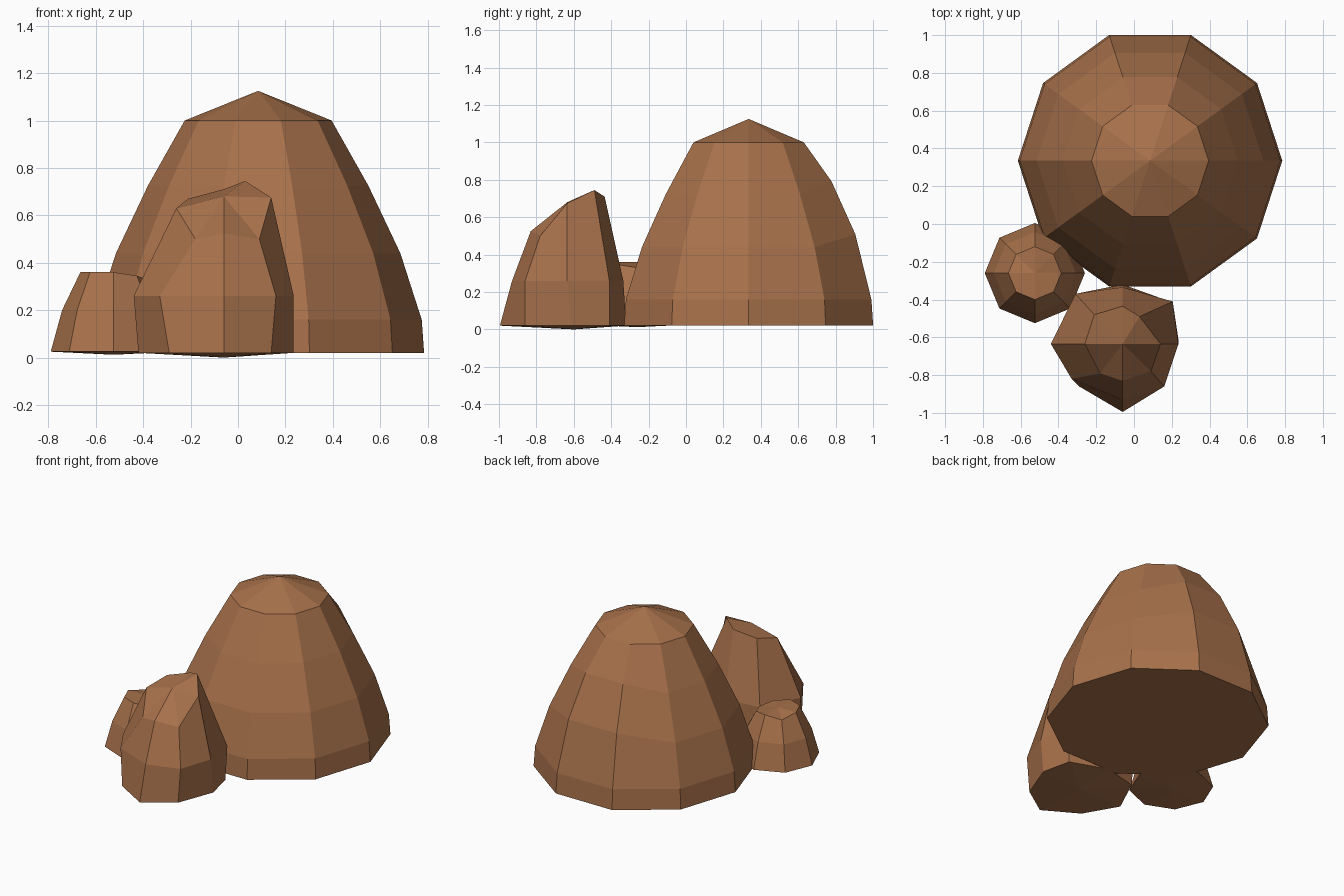
import bpy, bmesh
from math import cos, sin, radians

if "Cube" in bpy.data.objects:
    bpy.data.objects.remove(bpy.data.objects["Cube"])

clay = bpy.data.materials.new("brown_rock")
clay.diffuse_color = (0.39, 0.165, 0.07, 1)
clay.use_nodes = True
clay.node_tree.nodes["Principled BSDF"].inputs["Base Color"].default_value = clay.diffuse_color


def ring(cx, cy, r, z, n):
    return [(cx + r * cos(radians(360 * i / n)),
             cy + r * sin(radians(360 * i / n)), z) for i in range(n)]


def loft(name, rings, bottom, top):
    """Skin stacked rings and close both ends with a fan of triangles."""
    bm = bmesh.new()
    rows = [[bm.verts.new(p) for p in r] for r in rings]
    n = len(rows[0])
    lo, hi = bm.verts.new(bottom), bm.verts.new(top)
    for i in range(n):
        j = (i + 1) % n
        for a, b in zip(rows, rows[1:]):
            bm.faces.new((a[i], a[j], b[j], b[i]))
        bm.faces.new((lo, rows[0][j], rows[0][i]))
        bm.faces.new((hi, rows[-1][i], rows[-1][j]))
    bmesh.ops.recalc_face_normals(bm, faces=bm.faces)
    mesh = bpy.data.meshes.new(name)
    bm.to_mesh(mesh)
    bm.free()
    mesh.materials.append(clay)
    obj = bpy.data.objects.new(name, mesh)
    bpy.context.collection.objects.link(obj)
    return obj


# Large ten-sided mound, its two rear columns lifted a little
cx, cy = 0.085, 0.335
profile = [(0.70, 0.02), (0.69, 0.16), (0.60, 0.44), (0.465, 0.725), (0.31, 1.0)]
rings = [ring(cx, cy, r, z, 10) for r, z in profile]
for k in (2, 3):
    for i in (2, 3):
        x, y, z = rings[k][i]
        rings[k][i] = (x, y, z + 0.068)
loft("large_mound", rings, (cx, cy, 0.02), (cx, cy, 1.125))

# Small eight-sided rock with an uneven top
cx, cy = -0.525, -0.26
rings = [ring(cx, cy, r, z, 8) for r, z in [(0.265, 0.025), (0.217, 0.20), (0.14, 0.36)]]
heights = [0.33, 0.345, 0.36, 0.335, 0.36, 0.36, 0.36, 0.345]
rings[2] = [(x, y, h) for (x, y, _), h in zip(rings[2], heights)]
loft("small_rock", rings, (cx, cy, 0.012), (cx, cy, 0.36))

# Medium rock: irregular rings with a slanted top, counter-clockwise from +x
base = [(0.235, -0.61), (0.19, -0.41), (-0.06, -0.32), (-0.30, -0.38),
        (-0.42, -0.635), (-0.29, -0.86), (-0.06, -0.995), (0.14, -0.86)]
waist = [(0.235, -0.635), (0.205, -0.41), (-0.06, -0.335), (-0.31, -0.37),
         (-0.44, -0.635), (-0.33, -0.82), (-0.06, -0.93), (0.16, -0.86)]
crown = [(0.14, -0.635, 0.675), (0.03, -0.49, 0.745), (-0.06, -0.435, 0.71),
         (-0.21, -0.48, 0.67), (-0.26, -0.635, 0.63), (-0.18, -0.79, 0.50),
         (-0.06, -0.83, 0.525), (0.09, -0.78, 0.50)]
loft("medium_rock",
     [[(x, y, 0.02) for x, y in base], [(x, y, 0.26) for x, y in waist], crown],
     (-0.06, -0.60, 0.0), (-0.06, -0.635, 0.68))
